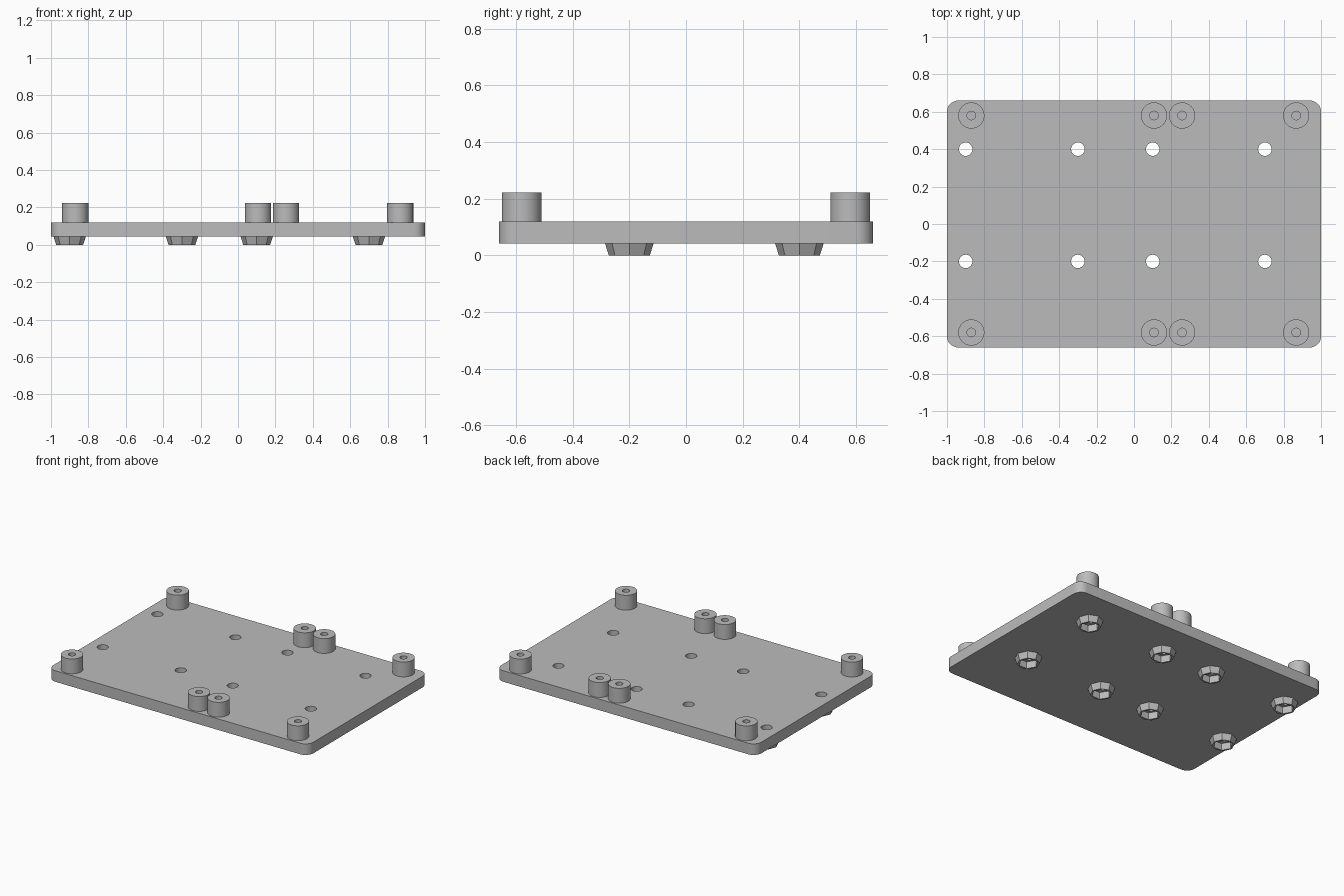
import bpy
import bmesh
import math
from mathutils import Matrix, Vector

if "Cube" in bpy.data.objects:
    bpy.data.objects.remove(bpy.data.objects["Cube"], do_unlink=True)

# Main dimensions
HALF_X, HALF_Y, CORNER = 1.0, 0.66, 0.06
PLATE_LOW, PLATE_TOP, POST_TOP = 0.043, 0.12, 0.223
POSTS = [(x, y) for x in (-0.87, 0.107, 0.257, 0.867) for y in (-0.58, 0.58)]
BOLTS = [(x, y) for x in (-0.9, -0.3, 0.1, 0.7) for y in (-0.2, 0.4)]

grey = bpy.data.materials.new("plain grey")
grey.use_nodes = True
colour = (0.5, 0.5, 0.5, 1)
grey.diffuse_color = colour
grey.node_tree.nodes["Principled BSDF"].inputs["Base Color"].default_value = colour


def add_object(name, bm):
    bmesh.ops.recalc_face_normals(bm, faces=bm.faces)
    mesh = bpy.data.meshes.new(name)
    bm.to_mesh(mesh)
    bm.free()
    mesh.materials.append(grey)
    obj = bpy.data.objects.new(name, mesh)
    bpy.context.collection.objects.link(obj)
    return obj


def prisms(name, spots, low, high, r_low, r_high, sides, turn=0):
    """One upright prism or cone frustum at every spot."""
    bm = bmesh.new()
    for x, y in spots:
        place = Matrix.Translation((x, y, (low + high) / 2)) @ Matrix.Rotation(turn, 4, "Z")
        bmesh.ops.create_cone(bm, cap_ends=True, segments=sides, radius1=r_low,
                              radius2=r_high, depth=high - low, matrix=place)
    return add_object(name, bm)


def cut(obj, *cutters):
    for cutter in cutters:
        mod = obj.modifiers.new("cut", "BOOLEAN")
        mod.operation = "DIFFERENCE"
        mod.solver = "EXACT"
        mod.object = cutter
    bpy.context.view_layer.update()
    graph = bpy.context.evaluated_depsgraph_get()
    mesh = bpy.data.meshes.new_from_object(obj.evaluated_get(graph))
    obj.modifiers.clear()
    obj.data = mesh


# Plate with rounded corners
bm = bmesh.new()
outline = []
for i, (sx, sy) in enumerate([(1, 1), (-1, 1), (-1, -1), (1, -1)]):
    for k in range(9):
        a = math.pi / 2 * (i + k / 8)
        outline.append(bm.verts.new((sx * (HALF_X - CORNER) + CORNER * math.cos(a),
                                     sy * (HALF_Y - CORNER) + CORNER * math.sin(a), PLATE_LOW)))
base = bm.faces.new(outline)
side = bmesh.ops.extrude_face_region(bm, geom=[base], use_keep_orig=True)
bmesh.ops.translate(bm, vec=Vector((0, 0, PLATE_TOP - PLATE_LOW)),
                    verts=[g for g in side["geom"] if isinstance(g, bmesh.types.BMVert)])
plate = add_object("base_plate", bm)

# Standoff posts and tapered nut holders
posts = prisms("standoff_posts", POSTS, PLATE_TOP, POST_TOP, 0.07, 0.07, 48)
holders = prisms("nut_holders", BOLTS, 0, PLATE_LOW, 0.072, 0.086, 8)

# Cutters: bolt holes, hexagonal nut pockets, screw holes
bolt_holes = prisms("bolt_hole_cutter", BOLTS, -0.1, 0.3, 0.036, 0.036, 32)
pockets = prisms("nut_pocket_cutter", BOLTS, -0.1, 0.048, 0.062, 0.062, 6, math.pi / 6)
screw_holes = prisms("screw_hole_cutter", POSTS, PLATE_TOP - 0.02, 0.3, 0.023, 0.023, 32)
cut(plate, bolt_holes, pockets, screw_holes)
cut(holders, pockets)
cut(posts, screw_holes)
for cutter in (bolt_holes, pockets, screw_holes):
    bpy.data.objects.remove(cutter, do_unlink=True)

# Smooth rounded walls, crisp edges
for obj in (plate, posts):
    bpy.ops.object.select_all(action="DESELECT")
    obj.select_set(True)
    bpy.context.view_layer.objects.active = obj
    bpy.ops.object.shade_smooth_by_angle(angle=math.radians(30))
